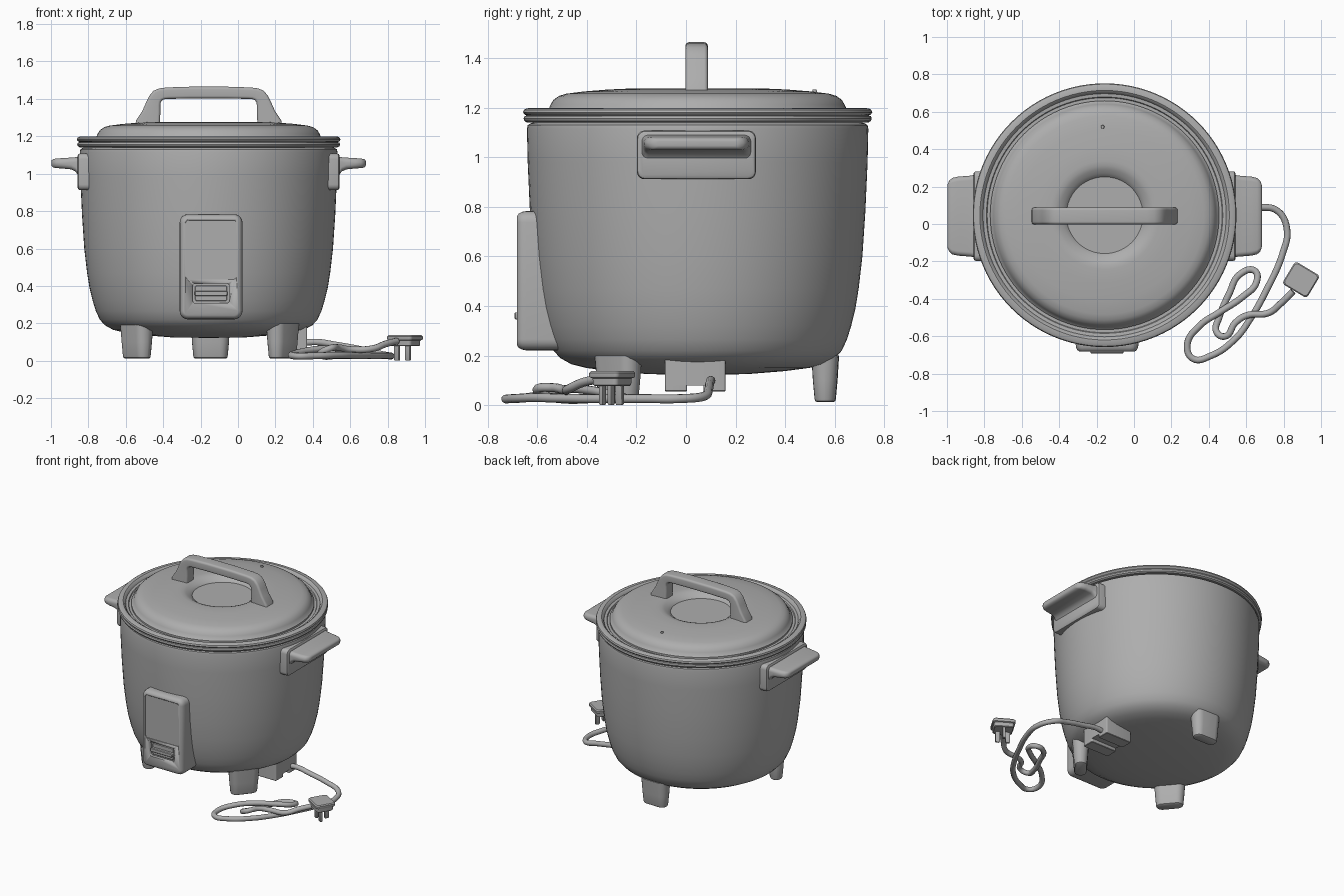
import bpy, bmesh, math
from mathutils import Vector, Matrix

if "Cube" in bpy.data.objects:
    bpy.data.objects.remove(bpy.data.objects["Cube"])

CX, CY = -0.157, 0.047          # axis of the pot
grey = bpy.data.materials.new("grey")
grey.diffuse_color = (0.42, 0.42, 0.42, 1)
grey.use_nodes = True
grey.node_tree.nodes["Principled BSDF"].inputs["Base Color"].default_value = grey.diffuse_color


def finish(name, bm, angle=35):
    bmesh.ops.recalc_face_normals(bm, faces=bm.faces)
    me = bpy.data.meshes.new(name)
    bm.to_mesh(me)
    bm.free()
    ob = bpy.data.objects.new(name, me)
    bpy.context.collection.objects.link(ob)
    me.materials.append(grey)
    bpy.ops.object.select_all(action='DESELECT')
    ob.select_set(True)
    bpy.context.view_layer.objects.active = ob
    bpy.ops.object.shade_smooth_by_angle(angle=math.radians(angle))
    return ob


def loft(name, sections, angle=35):
    """Skin a row of closed sections and cap both ends."""
    bm = bmesh.new()
    rings = [[bm.verts.new(p) for p in s] for s in sections]
    for a, b in zip(rings, rings[1:]):
        for i in range(len(a)):
            j = (i + 1) % len(a)
            bm.faces.new((a[i], a[j], b[j], b[i]))
    bm.faces.new(rings[0])
    bm.faces.new(rings[-1])
    return finish(name, bm, angle)


def lathe(name, profile, seg=96):
    """Revolve (radius, z) points about the pot axis."""
    bm = bmesh.new()
    rings = []
    for r, z in profile:
        if r == 0:
            rings.append([bm.verts.new((CX, CY, z))] * seg)
        else:
            rings.append([bm.verts.new((CX + r * math.cos(2 * math.pi * k / seg),
                                        CY + r * math.sin(2 * math.pi * k / seg), z)) for k in range(seg)])
    for a, b in zip(rings, rings[1:]):
        for i in range(seg):
            j = (i + 1) % seg
            bm.faces.new(list(dict.fromkeys((a[i], a[j], b[j], b[i]))))
    return finish(name, bm)


def rrect(hw, hh, r, n=5):
    """Rounded rectangle as 2D points."""
    r = min(r, hw * 0.99, hh * 0.99)
    pts = []
    for q, (sx, sy) in enumerate(((1, 1), (-1, 1), (-1, -1), (1, -1))):
        for k in range(n + 1):
            a = math.pi / 2 * (q + k / n)
            pts.append((sx * (hw - r) + r * math.cos(a), sy * (hh - r) + r * math.sin(a)))
    return pts


def slab(name, centre, half, levels, rot=0, radius=0.02):
    """Upright loft: levels are (z, inset) of a rounded rectangle."""
    m = Matrix.Translation((*centre, 0)) @ Matrix.Rotation(rot, 4, 'Z')
    return loft(name, [[m @ Vector((u, v, z)) for u, v in rrect(half[0] - d, half[1] - d, radius)]
                       for z, d in levels])


def front_block(name, cx, cz, hw, hh, radius, levels):
    """Loft along y: levels are (y, inset) of a rounded rectangle."""
    return loft(name, [[(cx + u, y, cz + v) for u, v in rrect(hw - d, hh - d, max(radius - d, 0.004))]
                       for y, d in levels])


# Body shell with a domed bottom
lathe("body", [(0, .122), (.2, .125), (.35, .137), (.45, .15), (.51, .165), (.555, .19), (.582, .22),
               (.603, .265), (.62, .32), (.637, .39), (.65, .47), (.665, .60), (.677, .78), (.686, .98),
               (.689, 1.115), (.686, 1.13), (.675, 1.137), (.665, 1.14), (.665, 1.155), (0, 1.155)])

# Rolled rim and the ledge below the lid
lathe("rim", [(.655, 1.142), (.688, 1.14), (.699, 1.147), (.703, 1.157), (.699, 1.166), (.69, 1.169),
              (.699, 1.173), (.705, 1.182), (.701, 1.192), (.69, 1.198), (.667, 1.199), (.657, 1.192),
              (.65, 1.178), (.632, 1.176), (.628, 1.17), (0, 1.17)])

# Lid with a soft shoulder and a central dish
lathe("lid", [(0, 1.172), (.612, 1.172), (.612, 1.184), (.602, 1.192), (.594, 1.212), (.582, 1.232),
              (.56, 1.248), (.53, 1.257), (.46, 1.266), (.36, 1.274), (.29, 1.277), (.265, 1.275),
              (.245, 1.268), (.225, 1.255), (.208, 1.243), (.205, 1.238), (.1, 1.238), (0, 1.238)])

# Steam vent
bm = bmesh.new()
bmesh.ops.create_cone(bm, cap_ends=True, segments=20, radius1=.011, radius2=.008, depth=.016,
                      matrix=Matrix.Translation((-.168, .519, 1.266)))
finish("steam_vent", bm)

# Lid handle: tapered legs curving into a bar
half = [((.395, 1.24), (.262, 1.24)), ((.388, 1.285), (.26, 1.285)), ((.355, 1.335), (.258, 1.33)),
        ((.335, 1.38), (.258, 1.365)), ((.318, 1.415), (.256, 1.381)), ((.295, 1.443), (.247, 1.394)),
        ((.265, 1.456), (.232, 1.399)), ((.225, 1.461), (.21, 1.40)), ((.1, 1.465), (.1, 1.402))]
arch = half + [((-o[0], o[1]), (-i[0], i[1])) for o, i in reversed(half)]
sections = []
for o, i in arch:
    o, i = Vector((o[0], 0, o[1])), Vector((i[0], 0, i[1]))
    mid, d = (o + i) / 2, (o - i)
    L = d.length / 2
    d.normalize()
    sections.append([Vector((CX, .043, 0)) + mid + d * u + Vector((0, v, 0)) for u, v in rrect(L, .045, .015)])
loft("lid_handle", sections)

# Side handles: backing plate and grip, one per side
for side, label in ((-1, "left"), (1, "right")):
    loft(label + "_handle_plate", [[(CX + side * d, .042 + u, 1.01 + v) for u, v in rrect(.24 - s, .098 - s, .03)]
                                   for d, s in ((.62, 0), (.685, 0), (.695, .003), (.701, .012))])
    grip = ((.66, .222, .985, 1.092), (.70, .22, .995, 1.09), (.712, .217, 1.012, 1.088), (.735, .215, 1.023, 1.086),
            (.785, .211, 1.028, 1.083), (.815, .204, 1.03, 1.081), (.831, .19, 1.033, 1.078),
            (.839, .172, 1.04, 1.072), (.841, .16, 1.047, 1.065))
    loft(label + "_handle_grip", [[(CX + side * d, .042 + u, (lo + hi) / 2 + v)
                                   for u, v in rrect(hw, (hi - lo) / 2, .025)] for d, hw, lo, hi in grip])

# Control panel with recessed window and switch bay
panel = front_block("control_panel", -.144, .502, .168, .281, .045,
                    ((-.48, 0), (-.645, 0), (-.662, .003), (-.675, .010), (-.683, .022)))
for name, cx, cz, hw, hh, deep in (("window_cutter", -.144, .593, .136, .158, .006),
                                   ("switch_cutter", -.144, .361, .099, .053, .022)):
    cut = front_block(name, cx, cz, hw, hh, .016, ((-.683 + deep, 0), (-.72, 0)))
    cut.hide_render = True
    cut.hide_viewport = True
    mod = panel.modifiers.new(name, 'BOOLEAN')
    mod.operation, mod.object, mod.solver = 'DIFFERENCE', cut, 'EXACT'
front_block("switch_lever", -.144, .36, .088, .014, .008, ((-.65, 0), (-.688, 0), (-.693, .004)))
front_block("switch_plate", -.144, .361, .085, .042, .01, ((-.655, 0), (-.668, 0), (-.671, .003)))

# Three tapered feet
for k, (label, fx, fy) in enumerate((("left", -.541, -.273), ("right", .238, -.273), ("rear", -.147, .562))):
    ang = math.atan2(fy - CY, fx - CX) + math.pi / 2
    slab(label + "_foot", (fx, fy), (.105, .055), ((.20, 0), (.10, .006), (.025, .013), (.016, .016), (.012, .022)),
         ang, .05)

# Cord box below the body
slab("cord_box", (.265, .037), (.105, .122), ((.20, 0), (.08, 0)), 0, .008)
for y, w in ((-.04, .044), (.115, .044)):
    slab("cord_box_lip", (.265, y), (.105, w), ((.09, 0), (.058, 0), (.055, .003)), 0, .008)

# Power cord
path = [(.34, .1, .095), (.42, .1, .10), (.52, .095, .085), (.66, .09, .06), (.767, .07, .035), (.818, -.03, .026),
        (.794, -.16, .026), (.71, -.35, .026), (.62, -.51, .028), (.54, -.615, .03), (.41, -.705, .026),
        (.315, -.72, .025), (.285, -.645, .03), (.35, -.545, .05), (.46, -.47, .065), (.58, -.39, .06),
        (.655, -.31, .045), (.645, -.25, .03), (.565, -.27, .028), (.51, -.37, .026), (.455, -.50, .025),
        (.44, -.575, .04), (.49, -.60, .065), (.54, -.53, .07), (.60, -.49, .06), (.72, -.475, .065),
        (.79, -.42, .09), (.85, -.36, .105)]
cu = bpy.data.curves.new("power_cord", 'CURVE')
cu.dimensions = '3D'
cu.bevel_depth, cu.bevel_resolution, cu.resolution_u, cu.use_fill_caps = .018, 3, 8, True
sp = cu.splines.new('BEZIER')
sp.bezier_points.add(len(path) - 1)
for bp, p in zip(sp.bezier_points, path):
    bp.co = p
    bp.handle_left_type = bp.handle_right_type = 'AUTO'
sp.use_smooth = True
cord = bpy.data.objects.new("power_cord", cu)
bpy.context.collection.objects.link(cord)
cu.materials.append(grey)

# Three-pin plug lying pins down
PC, PR = Vector((.893, -.298)), math.radians(-31)
slab("plug_body", PC, (.077, .07), ((.078, .016), (.082, .012), (.108, .010), (.112, .002), (.118, 0), (.13, 0),
                                    (.137, .006)), PR, .018)
for u, v, hw, hh in ((0, .035, .009, .016), (-.034, -.025, .015, .009), (.034, -.025, .015, .009)):
    c, s = math.cos(PR), math.sin(PR)
    slab("plug_pin", (PC.x + c * u - s * v, PC.y + s * u + c * v), (hw, hh),
         ((.085, 0), (.006, 0), (0, .003)), PR, .003)
